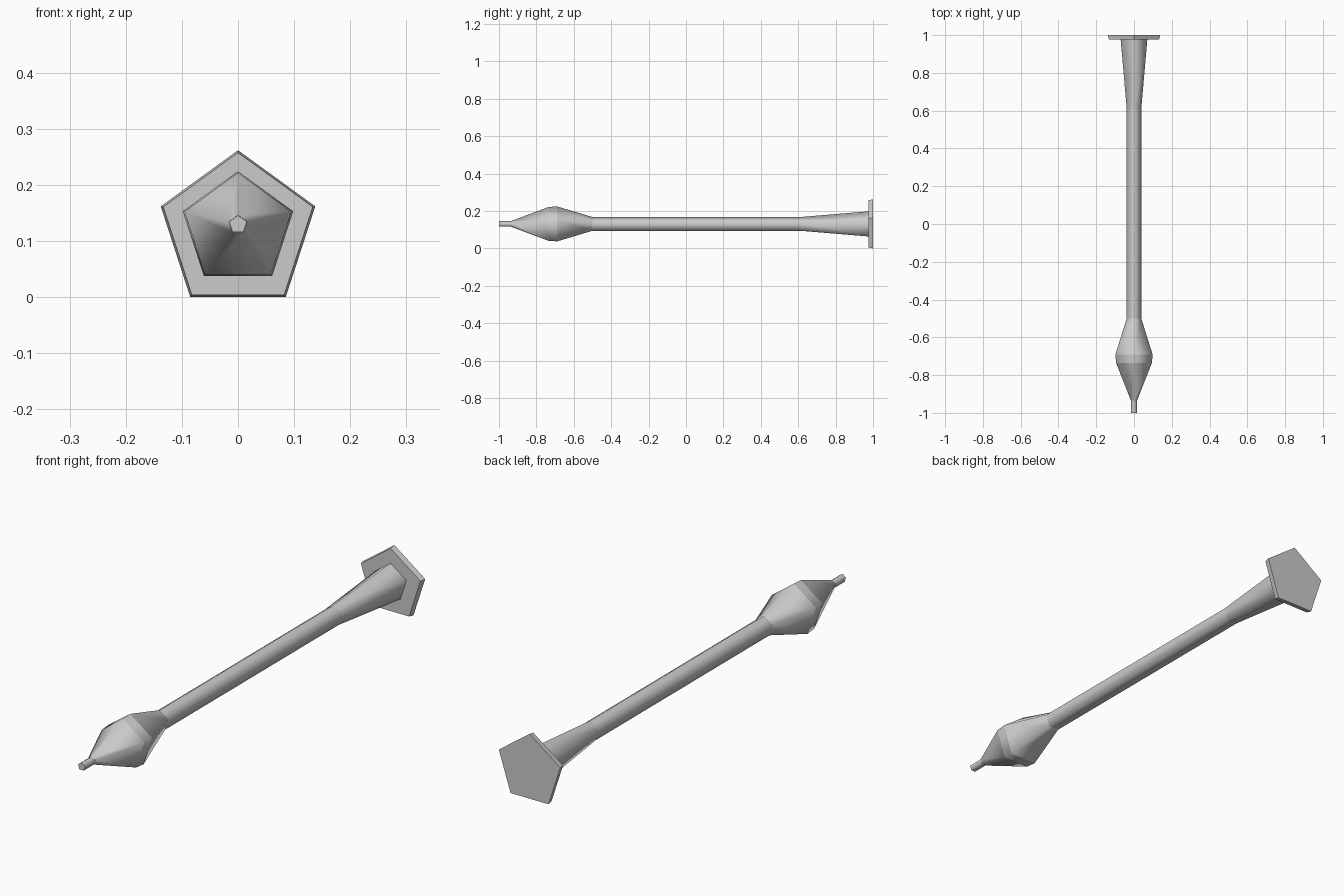
import bpy, bmesh
from math import sin, cos, pi

cube = bpy.data.objects.get("Cube")
if cube:
    bpy.data.objects.remove(cube, do_unlink=True)

AXIS_Z = 0.131
SIDES = 5

grey = bpy.data.materials.new("plain_grey")
grey.use_nodes = True
colour = (0.6, 0.6, 0.6, 1)
grey.diffuse_color = colour
grey.node_tree.nodes["Principled BSDF"].inputs["Base Color"].default_value = colour


def loft(name, rings, smooth=True):
    """Closed pentagonal loft along y; rings are (y, radius)."""
    bm = bmesh.new()
    loops = []
    for y, r in rings:
        # each ring is centred on its own height, point upward
        zc = AXIS_Z - r * (1 - cos(pi / SIDES)) / 2
        angles = [2 * pi * i / SIDES for i in range(SIDES)]
        loops.append([bm.verts.new((r * sin(a), y, zc + r * cos(a))) for a in angles])
    for a, b in zip(loops, loops[1:]):
        for i in range(SIDES):
            j = (i + 1) % SIDES
            bm.faces.new((a[i], a[j], b[j], b[i])).smooth = smooth
    bm.faces.new(loops[0])
    bm.faces.new(loops[-1])
    bmesh.ops.recalc_face_normals(bm, faces=bm.faces)
    # round the shading around the axis, keep ring edges crisp
    for e in bm.edges:
        if abs(e.verts[0].co.y - e.verts[1].co.y) < 1e-5:
            e.smooth = False
    mesh = bpy.data.meshes.new(name)
    bm.to_mesh(mesh)
    bm.free()
    mesh.materials.append(grey)
    obj = bpy.data.objects.new(name, mesh)
    bpy.context.collection.objects.link(obj)
    return obj


# Pointed head with its short nose pin
loft("nose_pin", [(-1.0, 0.0165), (-0.93, 0.0165)])
loft("head", [(-0.935, 0.017), (-0.735, 0.1), (-0.69, 0.1034), (-0.5, 0.0405)])
# Long shaft flaring towards the rear
loft("shaft", [(-0.5, 0.0405), (0.61, 0.0405)])
loft("rear_flare", [(0.61, 0.0405), (0.98, 0.0746)])
# Flat end plate with slightly sloped rim
loft("end_plate", [(0.976, 0.140), (1.0, 0.1448)], smooth=False)
